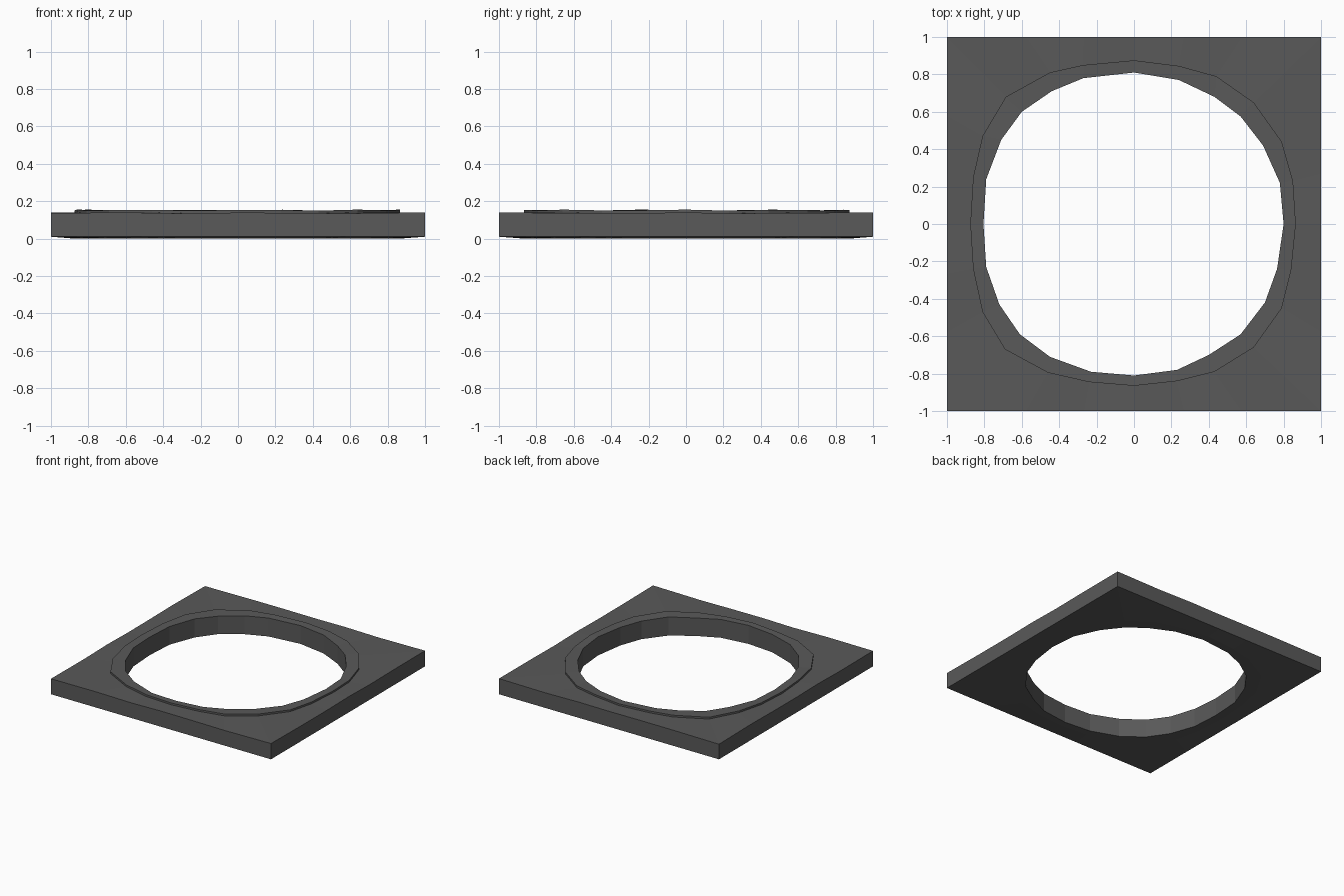
import bpy, bmesh, math

if "Cube" in bpy.data.objects:
    bpy.data.objects.remove(bpy.data.objects["Cube"])

# Hand-cut 24-sided opening and the outer edge of its raised rim, clockwise from +y
HOLE = [(0, .81), (.24, .77), (.43, .68), (.57, .575), (.69, .42), (.78, .22),
        (.80, 0), (.765, -.24), (.70, -.42), (.57, -.59), (.40, -.70), (.23, -.78),
        (0, -.81), (-.23, -.79), (-.45, -.71), (-.61, -.59), (-.72, -.43), (-.79, -.23),
        (-.805, 0), (-.79, .24), (-.71, .45), (-.60, .60), (-.44, .71), (-.27, .78)]
RIM = [(0, .875), (.24, .845), (.44, .79), (.64, .65), (.79, .44), (.85, .23),
       (.865, 0), (.84, -.25), (.79, -.45), (.64, -.66), (.43, -.79), (.23, -.84),
       (0, -.865), (-.24, -.845), (-.46, -.795), (-.69, -.67), (-.81, -.47), (-.86, -.24),
       (-.875, 0), (-.86, .25), (-.81, .47), (-.685, .68), (-.45, .81), (-.27, .85)]
N = len(HOLE)

# Square outline sampled at the same angles, so corners land on every sixth point
SQUARE = []
for i in range(N):
    s, c = math.sin(math.tau * i / N), math.cos(math.tau * i / N)
    m = max(abs(s), abs(c))
    SQUARE.append((s / m, c / m))


def loop(bm, outline, z, wobble=0.0):
    return [bm.verts.new((x, y, z + wobble * math.sin(i * 2.3)))
            for i, (x, y) in enumerate(outline)]


# Square plate with raised rim: closed cross-section carried around the opening
bm = bmesh.new()
loops = [loop(bm, SQUARE, 0.01),
         loop(bm, SQUARE, 0.137, 0.003),
         loop(bm, RIM, 0.137, 0.003),
         loop(bm, RIM, 0.152, 0.003),
         loop(bm, HOLE, 0.15, 0.003),
         loop(bm, HOLE, 0.0),
         loop(bm, RIM, 0.0)]
for a, b in zip(loops, loops[1:] + loops[:1]):
    for i in range(N):
        j = (i + 1) % N
        bm.faces.new((a[i], a[j], b[j], b[i]))
bmesh.ops.recalc_face_normals(bm, faces=bm.faces)

mesh = bpy.data.meshes.new("square_frame")
bm.to_mesh(mesh)
bm.free()
frame = bpy.data.objects.new("square_frame", mesh)
bpy.context.collection.objects.link(frame)

# Dark grey finish
mat = bpy.data.materials.new("dark_grey")
mat.diffuse_color = (0.1, 0.1, 0.1, 1)
mat.use_nodes = True
mat.node_tree.nodes["Principled BSDF"].inputs["Base Color"].default_value = mat.diffuse_color
mesh.materials.append(mat)
